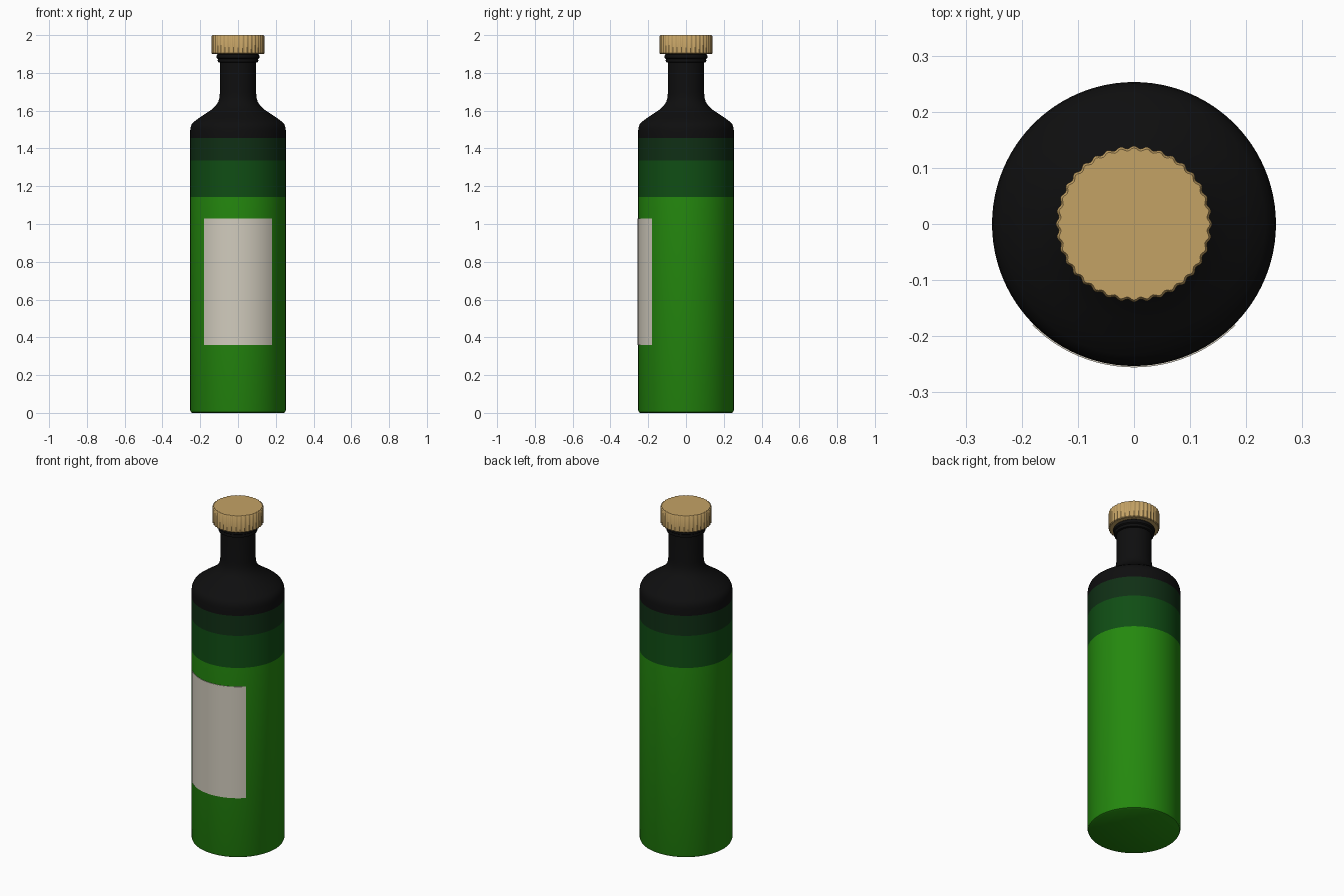
import bpy, bmesh, math

if "Cube" in bpy.data.objects:
    bpy.data.objects.remove(bpy.data.objects["Cube"])


def material(name, rgb):
    m = bpy.data.materials.new(name)
    m.diffuse_color = (*rgb, 1)
    m.use_nodes = True
    m.node_tree.nodes["Principled BSDF"].inputs["Base Color"].default_value = m.diffuse_color
    return m


GREEN = material("bright green glass", (0.018, 0.25, 0.0045))
MID = material("deep green glass", (0.005, 0.075, 0.007))
DARK = material("dark green glass", (0.005, 0.029, 0.0075))
BLACK = material("black foil", (0.0045, 0.0045, 0.0047))
PAPER = material("label paper", (0.64, 0.60, 0.51))
CORK = material("tan cap", (0.55, 0.36, 0.13))


def lathe(name, profile, mats, segments=96, wobble=None, pick=None):
    """Revolve (radius, height) points around z; zero radius makes a pole."""
    bm = bmesh.new()
    rings = []
    for r, z in profile:
        if r == 0:
            rings.append([bm.verts.new((0, 0, z))] * segments)
            continue
        ring = []
        for i in range(segments):
            a = 2 * math.pi * i / segments
            rr = r + (wobble(i) if wobble else 0)
            ring.append(bm.verts.new((rr * math.cos(a), rr * math.sin(a), z)))
        rings.append(ring)
    for lo, hi in zip(rings, rings[1:]):
        for i in range(segments):
            j = (i + 1) % segments
            corners = list(dict.fromkeys((lo[i], lo[j], hi[j], hi[i])))
            f = bm.faces.new(corners)
            if pick:
                f.material_index = pick(f.calc_center_median().z)
    return finish(name, bm, mats)


def finish(name, bm, mats):
    bmesh.ops.recalc_face_normals(bm, faces=bm.faces[:])
    me = bpy.data.meshes.new(name)
    bm.to_mesh(me)
    bm.free()
    for m in mats:
        me.materials.append(m)
    ob = bpy.data.objects.new(name, me)
    bpy.context.collection.objects.link(ob)
    bpy.context.view_layer.objects.active = ob
    bpy.ops.object.select_all(action='DESELECT')
    ob.select_set(True)
    bpy.ops.object.shade_smooth_by_angle(angle=math.radians(35))
    return ob


# Bottle: body, shoulder, neck and lip, coloured in bands by height
bands = (1.142, 1.335, 1.455)
bottle = [(0, 0), (0.242, 0), (0.249, 0.004), (0.253, 0.014)]
bottle += [(0.253, z) for z in bands]
bottle += [(0.253, 1.495), (0.251, 1.512), (0.245, 1.528), (0.234, 1.541),
           (0.205, 1.562), (0.17, 1.585), (0.137, 1.608), (0.117, 1.627),
           (0.104, 1.648), (0.098, 1.67), (0.096, 1.695), (0.096, 1.855),
           (0.106, 1.857), (0.108, 1.866), (0.106, 1.873),
           (0.113, 1.878), (0.114, 1.888), (0.111, 1.897), (0.10, 1.905),
           (0, 1.905)]
lathe("bottle", bottle, (GREEN, MID, DARK, BLACK),
      pick=lambda z: sum(z > b for b in bands))

# Cap: short cylinder with fine vertical ridges
RIDGES, STEPS = 36, 6
lathe("cap", [(0, 1.90), (0.133, 1.90), (0.137, 1.904), (0.137, 1.994),
              (0.133, 2.0), (0, 2.0)], (CORK,), RIDGES * STEPS,
      wobble=lambda i: 0.0025 * math.cos(2 * math.pi * i / STEPS))

# Label: thin curved plate covering a quarter turn at the front
bm = bmesh.new()
N = 24
cols = []
for i in range(N + 1):
    a = math.radians(-135 + 90 * i / N)
    cols.append([bm.verts.new((r * math.cos(a), r * math.sin(a), z))
                 for r, z in ((0.251, 0.36), (0.2555, 0.36),
                              (0.2555, 1.03), (0.251, 1.03))])
for c, d in zip(cols, cols[1:]):
    for k in range(4):
        n = (k + 1) % 4
        bm.faces.new((c[k], d[k], d[n], c[n]))
bm.faces.new(cols[0])
bm.faces.new(cols[-1])
finish("label", bm, (PAPER,))
